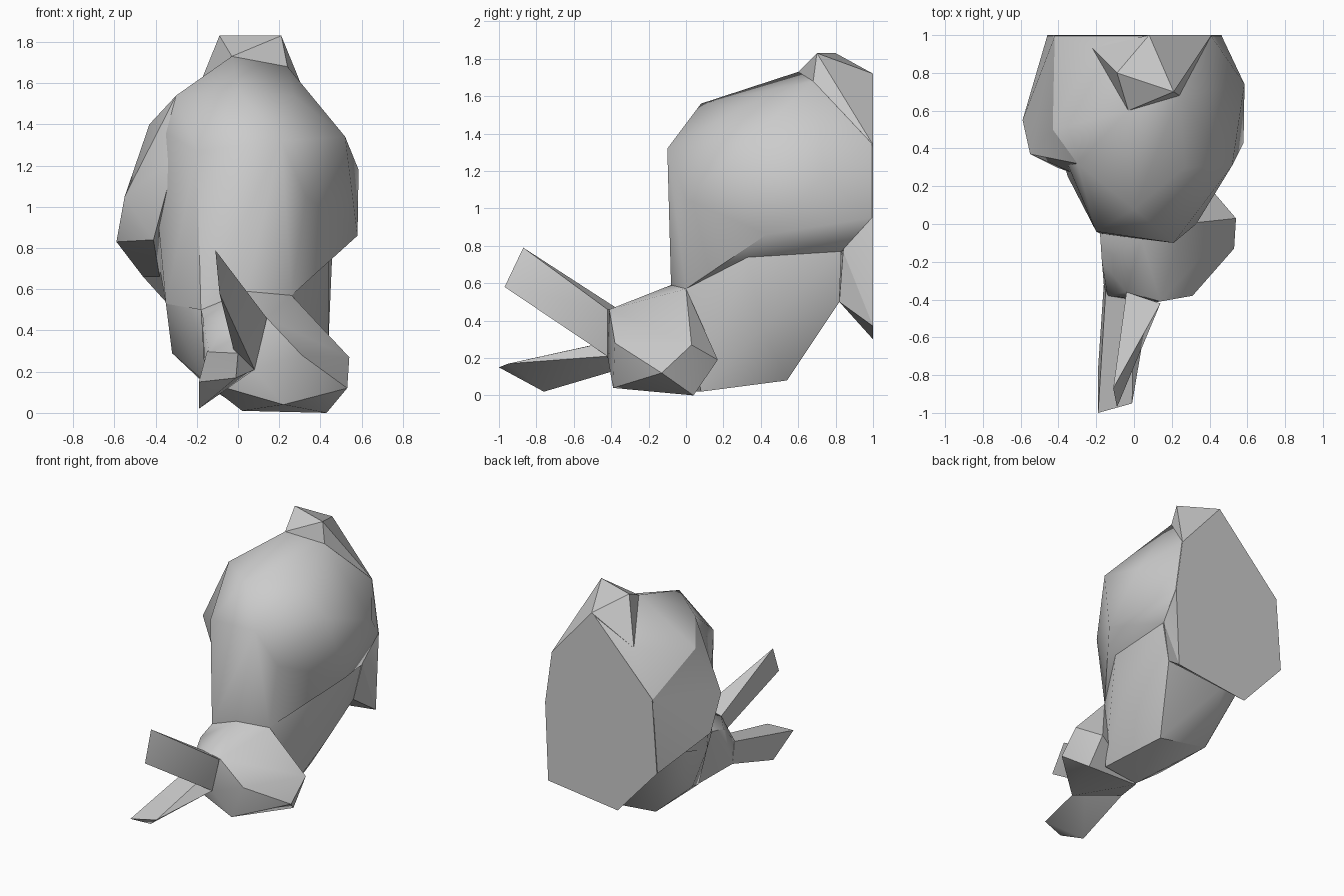
import bpy, bmesh, math

# Chunky low-poly solid wrapped around a few corner points
def chunk(name, pts, angle=36):
    bm = bmesh.new()
    for p in pts:
        bm.verts.new(p)
    res = bmesh.ops.convex_hull(bm, input=bm.verts)
    junk = [e for e in res["geom_interior"] + res["geom_unused"]
            if isinstance(e, bmesh.types.BMVert) and e.is_valid]
    bmesh.ops.delete(bm, geom=list(set(junk)), context='VERTS')
    bmesh.ops.dissolve_limit(bm, angle_limit=math.radians(1), verts=bm.verts, edges=bm.edges)
    bmesh.ops.recalc_face_normals(bm, faces=bm.faces)
    me = bpy.data.meshes.new(name)
    bm.to_mesh(me)
    bm.free()
    ob = bpy.data.objects.new(name, me)
    bpy.context.collection.objects.link(ob)
    bpy.ops.object.select_all(action='DESELECT')
    ob.select_set(True)
    bpy.context.view_layer.objects.active = ob
    bpy.ops.object.shade_smooth_by_angle(angle=math.radians(angle))
    return ob

# Outline of the flat back face (x, z), shared by the body and the rump
back = [(x, 1.0, z) for x, z in [(0.08, 1.72), (0.41, 1.34), (0.465, 0.95),
        (0.44, 0.37), (-0.135, 0.30), (-0.46, 0.66), (-0.42, 1.20)]]
inset = [(x, 0.994, z) for x, y, z in back]   # just inside the flat face

# Main rounded body
chunk("upper_body", inset[:3] + inset[6:] + [
    (-0.20, -0.04, 1.27), (0.21, -0.10, 1.32), (0.0, 0.08, 1.56), (-0.30, 0.32, 1.54),
    (-0.03, 0.60, 1.73), (0.24, 0.68, 1.68), (0.27, 0.30, 1.54), (0.52, 0.31, 1.34),
    (0.58, 0.43, 0.86), (0.585, 0.74, 1.18), (-0.43, 0.50, 1.40), (-0.22, 0.93, 1.51),
    (0.33, 0.0, 1.05), (0.26, 0.0, 0.57), (0.04, -0.08, 0.59), (-0.18, -0.05, 0.50),
    (-0.35, 0.25, 0.53), (0.44, 0.33, 0.75), (0.44, 0.83, 0.77), (-0.38, 0.80, 0.70)])

# Bulge on the left flank
chunk("left_flank", [
    (-0.59, 0.55, 0.83), (-0.55, 0.37, 1.05), (-0.41, 0.30, 0.84), (-0.43, 0.50, 1.40),
    (-0.30, 0.26, 1.25), (-0.38, 0.75, 0.66), (-0.30, 0.32, 1.54), inset[6], inset[5]])

# Wedge reaching down to the bottom of the back face
chunk("rump", back + [
    (0.44, 0.84, 0.77), (0.38, 0.82, 0.50), (-0.10, 0.82, 0.50), (-0.38, 0.80, 0.70)], 20)

# Lower body under the main mass
chunk("lower_body", [
    (-0.35, 0.25, 0.53), (-0.18, -0.04, 0.50), (-0.32, 0.38, 0.29), (-0.16, 0.08, 0.15),
    (0.02, 0.04, 0.02), (0.32, 0.08, 0.02), (0.44, 0.33, 0.75), (0.44, 0.83, 0.77),
    (0.38, 0.82, 0.50), (-0.12, 0.82, 0.50), (-0.36, 0.78, 0.70), (0.22, 0.54, 0.08),
    (-0.15, 0.57, 0.13), (0.44, 0.41, 0.36), (0.26, 0.0, 0.57)], 45)

# Blocky head at the front
chunk("head", [
    (0.14, -0.41, 0.46), (-0.04, -0.36, 0.46), (-0.17, -0.20, 0.46), (-0.18, -0.05, 0.50),
    (0.04, -0.08, 0.59), (0.26, 0.0, 0.57), (0.31, -0.38, 0.28), (0.54, 0.03, 0.27),
    (0.53, -0.13, 0.12), (0.42, 0.17, 0.19), (0.43, 0.04, 0.0), (0.02, 0.04, 0.01),
    (0.22, -0.39, 0.04), (0.08, -0.42, 0.21), (-0.16, -0.32, 0.15), (-0.14, -0.38, 0.29)], 40)

# Two pointed ears
chunk("upper_ear", [
    (0.14, -0.42, 0.46), (-0.04, -0.36, 0.46), (0.08, -0.42, 0.21), (-0.02, -0.38, 0.30),
    (-0.11, -0.87, 0.79), (-0.09, -0.97, 0.58)])
chunk("lower_ear", [
    (-0.15, -0.36, 0.30), (0.0, -0.40, 0.29), (0.08, -0.42, 0.21), (-0.16, -0.32, 0.15),
    (-0.19, -1.0, 0.15), (-0.01, -0.95, 0.17), (-0.19, -0.76, 0.02)])

# Faceted crest on top
chunk("crest", [
    (-0.09, 0.80, 1.83), (0.21, 0.70, 1.83), (-0.03, 0.60, 1.73), (0.24, 0.68, 1.68),
    (-0.22, 0.93, 1.51), back[0], back[1]])
